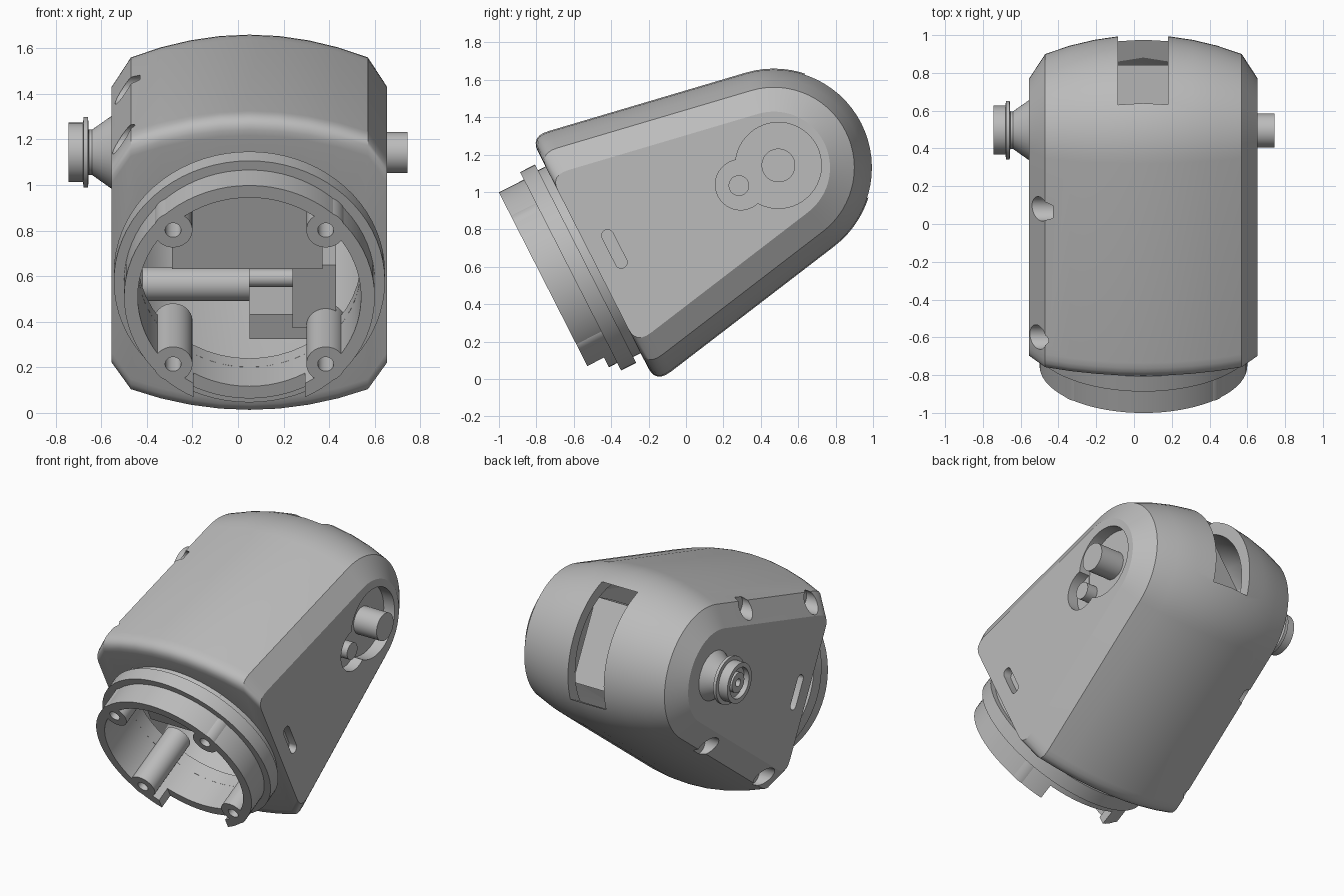
import bpy, bmesh, math
from mathutils import Matrix, Vector

if "Cube" in bpy.data.objects:
    bpy.data.objects.remove(bpy.data.objects["Cube"])

# Local frame: X across, Y along the tilted housing axis, Z up; origin at rear arc centre
FRAME = Matrix.Translation((0.05, 0.47, 1.13)) @ Matrix.Rotation(math.radians(27), 4, 'X')
SLOPE = math.radians(10.5)
FRONT = -1.085

grey = bpy.data.materials.new("housing grey")
grey.use_nodes = True
grey.diffuse_color = (0.5, 0.5, 0.5, 1)
bsdf = next(n for n in grey.node_tree.nodes if n.type == 'BSDF_PRINCIPLED')
bsdf.inputs["Base Color"].default_value = (0.5, 0.5, 0.5, 1)


def finish(bm, name):
    bmesh.ops.remove_doubles(bm, verts=bm.verts, dist=1e-5)
    bmesh.ops.recalc_face_normals(bm, faces=bm.faces)
    mesh = bpy.data.meshes.new(name)
    bm.to_mesh(mesh)
    bm.free()
    mesh.transform(FRAME)
    mesh.materials.append(grey)
    obj = bpy.data.objects.new(name, mesh)
    bpy.context.scene.collection.objects.link(obj)
    return obj


def loft(name, sections, closed=False):
    """Skin rings of points; cap the ends unless the run closes on itself."""
    bm = bmesh.new()
    rings = [[bm.verts.new(p) for p in s] for s in sections]
    pairs = list(zip(rings, rings[1:])) + ([(rings[-1], rings[0])] if closed else [])
    for r, s in pairs:
        for i in range(len(r)):
            j = (i + 1) % len(r)
            bm.faces.new((r[i], r[j], s[j], s[i]))
    if not closed:
        bm.faces.new(rings[0])
        bm.faces.new(rings[-1])
    return finish(bm, name)


def lathe(name, profile, axis, centre=(0, 0, 0), closed=False, n=48):
    """Turn (radius, height) points around the X or Y axis."""
    rings = []
    for r, h in profile:
        ring = []
        for i in range(n):
            t = math.tau * i / n
            c, s = r * math.cos(t), r * math.sin(t)
            ring.append(Vector(centre) + Vector((h, c, s) if axis == 'X' else (c, h, s)))
        rings.append(ring)
    return loft(name, rings, closed)


def rod(name, r, h0, h1, axis, centre=(0, 0, 0)):
    return lathe(name, [(r, h0), (r, h1)], axis, centre)


def box(name, x, y, z):
    return loft(name, [[(x0, y[0], z[0]), (x0, y[1], z[0]), (x0, y[1], z[1]), (x0, y[0], z[1])] for x0 in x])


def cut(target, cutters):
    for c in cutters:
        m = target.modifiers.new("cut", 'BOOLEAN')
        m.operation, m.solver, m.object = 'DIFFERENCE', 'EXACT', c
    bpy.context.view_layer.update()
    dg = bpy.context.evaluated_depsgraph_get()
    mesh = bpy.data.meshes.new_from_object(target.evaluated_get(dg))
    target.modifiers.clear()
    target.data = mesh
    for c in cutters:
        bpy.data.objects.remove(c)


def teardrop(x, inset, front):
    """Side section: round rear, straight flanks, rounded front corners."""
    r = 0.53 - inset
    tall = r / math.cos(SLOPE) - front * math.tan(SLOPE)
    p0, p1 = Vector((front, tall - 0.09)), Vector((front, tall))
    p2 = Vector((front + 0.1, tall - 0.1 * math.tan(SLOPE)))
    half = []
    for i in range(7):
        t = i / 6
        half.append(p0 * (1 - t) ** 2 + p1 * 2 * t * (1 - t) + p2 * t * t)
    end = math.pi / 2 - SLOPE
    for i in range(15):
        t = end * (1 - i / 15)
        half.append(Vector((r * math.cos(t), r * math.sin(t))))
    pts = [(x, p.x, p.y) for p in half] + [(x, r, 0)]
    return pts + [(x, p.x, -p.y) for p in reversed(half)]


def housing_solid(name, stations, front):
    full = [(-x, d) for x, d in reversed(stations)] + [s for s in stations if s[0] > 0]
    return loft(name, [teardrop(x, d, front) for x, d in full])


# Crowned housing shell with cavity and front opening
crown = [(0, 0), (0.13, 0.006), (0.26, 0.025), (0.39, 0.056), (0.52, 0.1), (0.605, 0.23)]
housing = housing_solid("housing", crown, FRONT)
cutters = [housing_solid("cavity", [(0, 0.07), (0.3, 0.1), (0.42, 0.17), (0.5, 0.29)], -1.0),
           rod("front_opening", 0.49, -1.2, -0.95, 'Y'),
           box("rear_slot", (-0.135, 0.13), (0.2, 0.7), (-0.37, 0.37)),
           rod("large_recess", 0.23, 0.525, 0.7, 'X', (0, 0.027, 0)),
           rod("small_recess", 0.135, 0.53, 0.7, 'X', (0, -0.2, 0))]
# Screw pockets on the right edge
for s in (1, -1):
    for y, z in ((-0.216, 0.435), (-0.92, 0.548)):
        cutters.append(rod("screw_pocket", 0.065, -0.8, -0.48, 'X', (0, y, s * z)))
# Rounded slots on both flanks
for s in (1, -1):
    outline = []
    for i in range(24):
        t = math.tau * (i + 0.5) / 24
        shift = 0.08 if math.sin(t) > 0 else -0.08
        outline.append((-0.957 + 0.032 * math.cos(t), shift + 0.032 * math.sin(t)))
    cutters.append(loft("flank_slot", [[(s * x, y, z) for y, z in outline] for x in (0.55, 0.7)]))
cut(housing, cutters)

# Stepped mounting ring
mount_ring = lathe("mounting_ring", [
    (0.56, -1.02), (0.56, -1.13), (0.595, -1.13), (0.595, -1.22), (0.55, -1.22),
    (0.55, -1.37), (0.49, -1.37), (0.49, -1.02)], 'Y', closed=True, n=72)
LUGS = [(sx * 0.335, sz * 0.33) for sx in (1, -1) for sz in (1, -1)]
cut(mount_ring, [box("ring_notch", (-0.245, 0.245), (-1.5, -1.27), (-0.7, -0.3))] +
    [rod("hole", 0.035, -1.5, -1.15, 'Y', (x, 0, z)) for x, z in LUGS])
for x, z in LUGS:
    lug = rod("screw_lug", 0.085, -1.37, -0.95, 'Y', (x, 0, z))
    cut(lug, [rod("hole", 0.035, -1.5, -1.15, 'Y', (x, 0, z))])

# Parts inside the opening
box("inner_plate", (-0.34, 0.32), (-1.1, -1.04), (0, 0.46))
box("inner_bracket", (0.19, 0.38), (-1.0, -0.6), (-0.34, -0.03))
box("inner_shelf", (0, 0.26), (-0.95, -0.5), (-0.42, -0.3))
rod("inner_barrel", 0.075, -0.47, 0, 'X', (0, -0.85, -0.2))
rod("inner_shaft", 0.04, 0, 0.22, 'X', (0, -0.85, -0.17))
box("rear_slot_backing", (-0.2, 0.2), (0.1, 0.28), (-0.27, 0.27))

# Left posts in the recess
rod("large_post", 0.09, 0.5, 0.695, 'X', (0, 0.027, 0))
rod("small_post", 0.055, 0.5, 0.6, 'X', (0, -0.21, 0))

# Right nozzle with flange and stepped bore
lathe("nozzle", [
    (0.16, -0.58), (0.16, -0.605), (0.1, -0.69), (0.1, -0.705), (0.155, -0.708),
    (0.155, -0.728), (0.13, -0.73), (0.13, -0.795), (0.1, -0.795), (0.1, -0.76),
    (0.065, -0.76), (0.065, -0.785), (0.025, -0.785), (0.025, -0.74)], 'X', (0, 0.03, 0))

# Smooth the curved faces, keep edges crisp
bpy.ops.object.select_all(action='DESELECT')
for obj in bpy.context.scene.collection.objects:
    if obj.type == 'MESH' and grey.name in obj.data.materials:
        obj.select_set(True)
        bpy.context.view_layer.objects.active = obj
bpy.ops.object.shade_smooth_by_angle(angle=math.radians(30))
